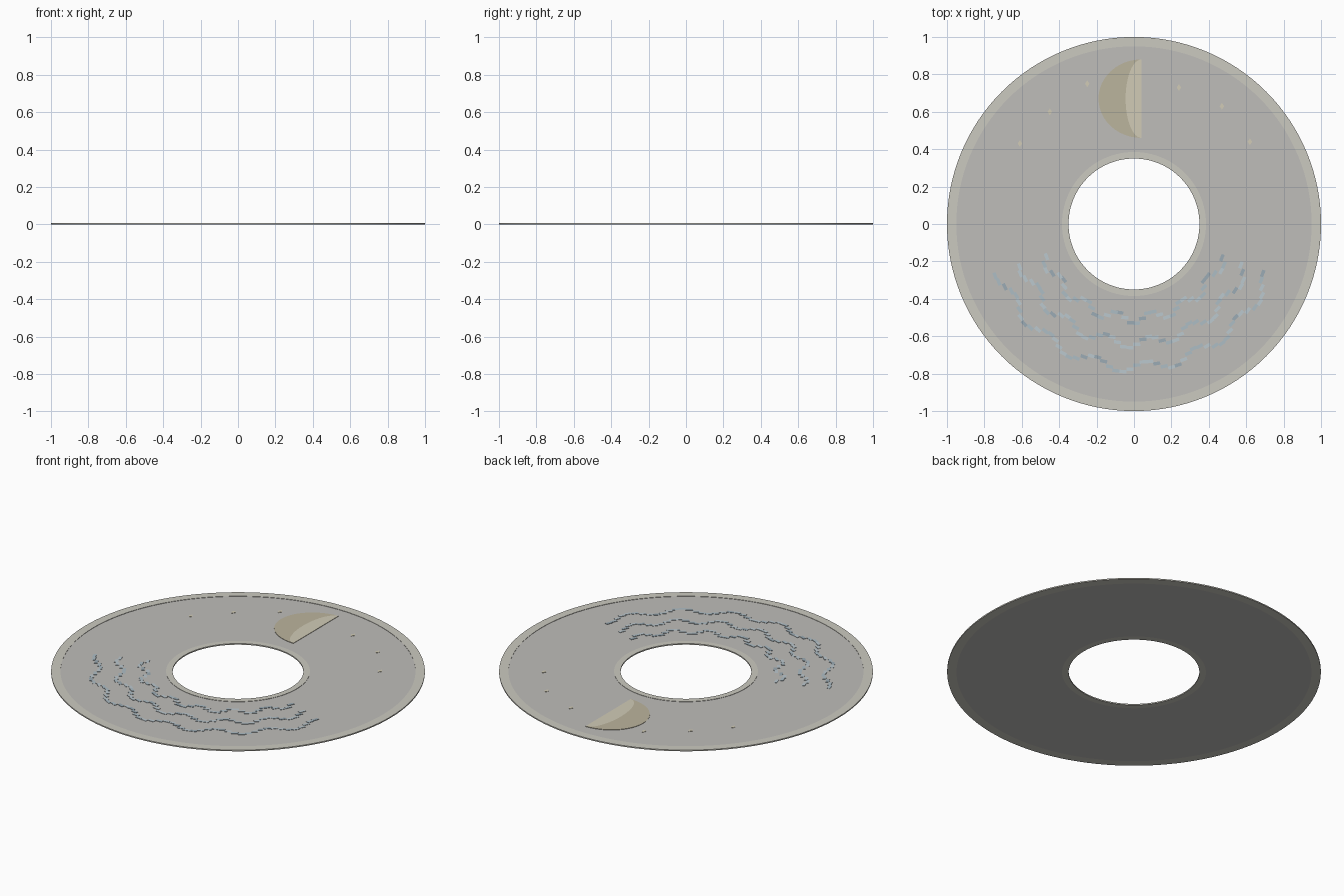
import bpy, bmesh, math, random

if "Cube" in bpy.data.objects:
    bpy.data.objects.remove(bpy.data.objects["Cube"])

random.seed(4)
TOP = 0.005          # upper face of the disc


def material(name, rgb):
    m = bpy.data.materials.new(name)
    m.diffuse_color = (*rgb, 1)
    m.use_nodes = True
    m.node_tree.nodes["Principled BSDF"].inputs["Base Color"].default_value = m.diffuse_color
    return m


def finish(bm, name, mats, smooth=False):
    bmesh.ops.recalc_face_normals(bm, faces=bm.faces)
    me = bpy.data.meshes.new(name)
    bm.to_mesh(me)
    bm.free()
    ob = bpy.data.objects.new(name, me)
    bpy.context.collection.objects.link(ob)
    for m in mats:
        me.materials.append(m)
    if smooth:
        bpy.context.view_layer.objects.active = ob
        ob.select_set(True)
        bpy.ops.object.shade_smooth_by_angle(angle=math.radians(30))
        ob.select_set(False)
    return ob


def ring(name, r0, r1, z1, mat, n=128):
    """Flat ring with a rectangular section, turned around z."""
    bm = bmesh.new()
    loops = []
    for r, z in ((r0, 0), (r1, 0), (r1, z1), (r0, z1)):
        loops.append([bm.verts.new((r * math.cos(i * math.tau / n),
                                    r * math.sin(i * math.tau / n), z)) for i in range(n)])
    for k in range(4):
        a, b = loops[k], loops[(k + 1) % 4]
        for i in range(n):
            j = (i + 1) % n
            bm.faces.new((a[i], a[j], b[j], b[i]))
    return finish(bm, name, [mat], True)


def slab(bm, pts, z0, z1, mat_index=0):
    """Extruded outline."""
    lo = [bm.verts.new((x, y, z0)) for x, y in pts]
    hi = [bm.verts.new((x, y, z1)) for x, y in pts]
    faces = [bm.faces.new(lo[::-1]), bm.faces.new(hi)]
    for i in range(len(pts)):
        j = (i + 1) % len(pts)
        faces.append(bm.faces.new((lo[i], lo[j], hi[j], hi[i])))
    for f in faces:
        f.material_index = mat_index


stone = material("stone", (0.52, 0.51, 0.49))
edge = material("edge_stone", (0.60, 0.59, 0.53))
gold = material("gold", (0.50, 0.46, 0.34))
pale_gold = material("pale_gold", (0.64, 0.60, 0.47))
blues = [material("tile_blue_%d" % i, c) for i, c in enumerate(
    ((0.50, 0.58, 0.62), (0.42, 0.51, 0.56), (0.33, 0.41, 0.46)))]

# Disc with raised inner and outer borders
ring("floor_disc", 0.385, 0.95, TOP, stone)
ring("outer_border", 0.95, 1.0, 0.007, edge)
ring("inner_border", 0.35, 0.385, 0.007, edge)

# Half moon: dark crescent and pale inner sliver sharing a curved seam
def moon_arc(depth, n=24):
    return [(0.04 - depth * math.sin(math.pi * i / n),
             0.67 + 0.21 * math.cos(math.pi * i / n)) for i in range(n + 1)]

outer, seam = moon_arc(0.23), moon_arc(0.085)
bm = bmesh.new()
slab(bm, outer + seam[-2:0:-1], TOP, 0.0075)
finish(bm, "moon_crescent", [gold])
bm = bmesh.new()
slab(bm, seam, TOP, 0.0075)
finish(bm, "moon_inner", [pale_gold])

# Small diamond stars
bm = bmesh.new()
for x, y in ((-0.61, 0.43), (-0.45, 0.60), (-0.25, 0.75), (0.24, 0.73), (0.47, 0.63), (0.62, 0.44)):
    slab(bm, [(x + 0.012, y), (x, y + 0.018), (x - 0.012, y), (x, y - 0.018)], TOP, 0.007)
finish(bm, "stars", [pale_gold])

# Wavy rows of mosaic tiles, each tile square to the disc radius
for row, (radius, peak, count) in enumerate(((0.505, 270, 40), (0.635, 267, 46), (0.765, 264.5, 52))):
    bm = bmesh.new()
    for i in range(count):
        t = math.radians(200.5 + 138.5 * i / (count - 1))
        r = radius + 0.028 * math.cos(17 * (t - math.radians(peak)))
        c, s = math.cos(t), math.sin(t)
        pts = [(r * c + u * c - v * s, r * s + u * s + v * c)
               for u, v in ((-0.009, -0.019), (0.009, -0.019), (0.009, 0.019), (-0.009, 0.019))]
        slab(bm, pts, TOP, 0.0068 + 0.0003 * random.random(), random.choice((0, 0, 1, 1, 2)))
    finish(bm, "wave_row_%d" % (row + 1), blues)
